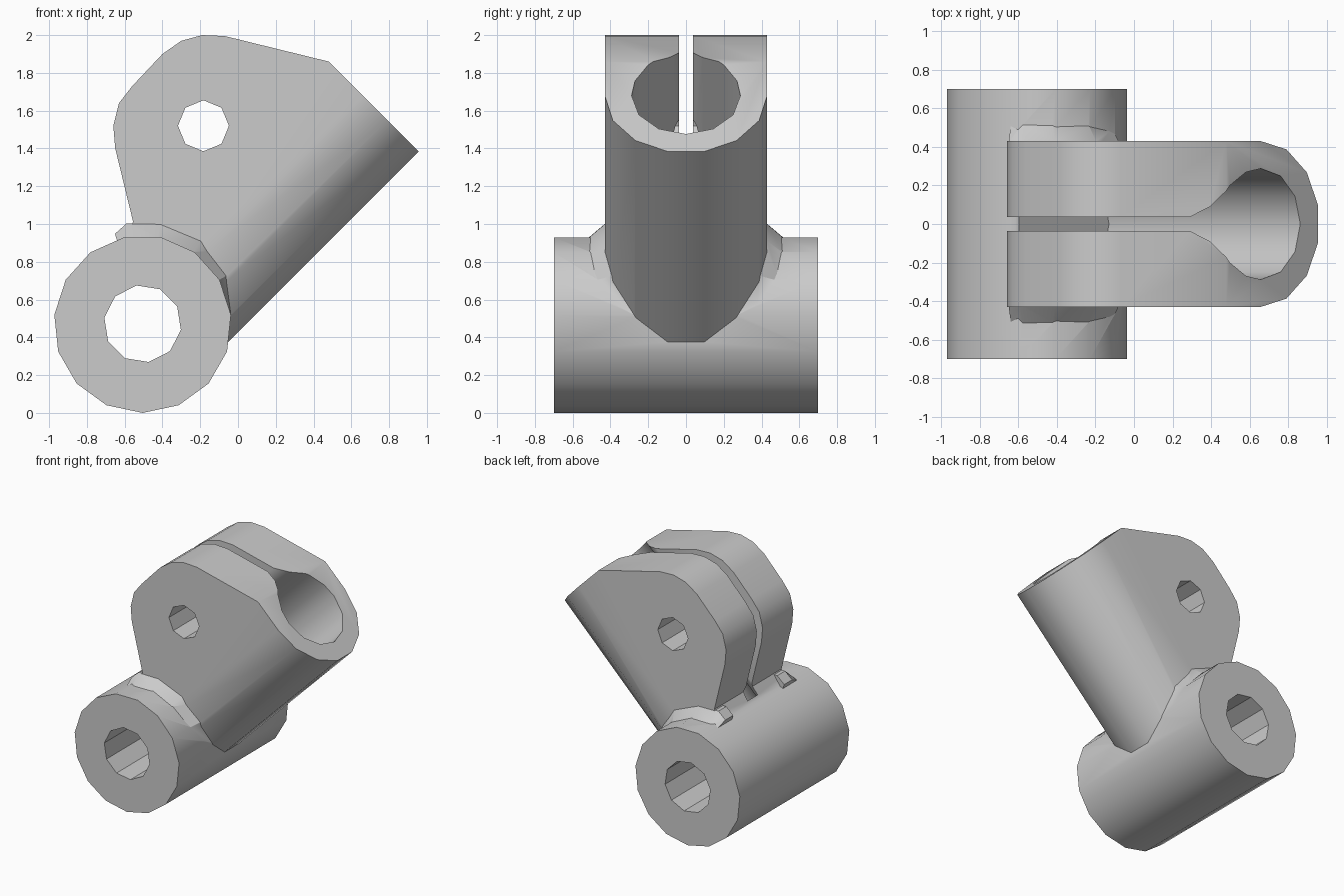
import bpy, bmesh
from math import sin, cos, pi, radians, sqrt
from mathutils import Vector

cube = bpy.data.objects.get("Cube")
if cube:
    bpy.data.objects.remove(cube, do_unlink=True)

metal = bpy.data.materials.new("grey metal")
metal.use_nodes = True
GREY = (0.6, 0.6, 0.6, 1)
metal.diffuse_color = GREY
metal.node_tree.nodes["Principled BSDF"].inputs["Base Color"].default_value = GREY

R2 = sqrt(2)
TUBE = (-0.505, 0.47)      # pivot tube centre in x, z


def loft(name, rings, closed=False):
    """Solid through matching rings of points, capped at both ends."""
    bm = bmesh.new()
    loops = [[bm.verts.new(p) for p in ring] for ring in rings]
    n = len(loops[0])
    for a, b in zip(loops, loops[1:]):
        for i in range(n):
            j = (i + 1) % n
            bm.faces.new((a[i], a[j], b[j], b[i]))
    bm.faces.new(loops[0][::-1])
    bm.faces.new(loops[-1])
    bmesh.ops.recalc_face_normals(bm, faces=bm.faces)
    mesh = bpy.data.meshes.new(name)
    bm.to_mesh(mesh)
    bm.free()
    mesh.materials.append(metal)
    obj = bpy.data.objects.new(name, mesh)
    bpy.context.collection.objects.link(obj)
    return obj


def across(name, pts, half):
    """Extrude an x, z outline along y."""
    return loft(name, [[(x, y, z) for x, z in pts] for y in (-half, half)])


def socket_point(y, w, s):
    """Socket axis frame: s runs along the 45 degree axis, w is up from it."""
    w += 1.02 / R2
    return ((s - w) / R2, y, (s + w) / R2)


def along_socket(name, pts, s0, s1):
    return loft(name, [[socket_point(y, w, s) for y, w in pts] for s in (s0, s1)])


def ngon(centre, r, n, start):
    return [(centre[0] + r * cos(radians(start) + 2 * pi * i / n),
             centre[1] + r * sin(radians(start) + 2 * pi * i / n)) for i in range(n)]


def combine(target, tool, operation):
    mod = target.modifiers.new("combine", 'BOOLEAN')
    mod.operation, mod.object, mod.solver = operation, tool, 'EXACT'
    bpy.context.view_layer.update()
    deps = bpy.context.evaluated_depsgraph_get()
    mesh = bpy.data.meshes.new_from_object(target.evaluated_get(deps))
    target.modifiers.clear()
    target.data = mesh
    bpy.data.objects.remove(tool, do_unlink=True)


# Clamp body: side outline trimmed by a U-shaped section along the socket
outline = [(0.48, 1.86), (-0.07, 1.995), (-0.19, 2.0), (-0.30, 1.97), (-0.40, 1.90),
           (-0.56, 1.73), (-0.63, 1.64), (-0.66, 1.52), (-0.65, 1.40), (-0.555, 1.01),
           (-0.625, 0.91), (-0.50, 0.72), (-0.25, 0.50), (-0.12, 0.20), (1.06, 1.28)]
body = across("clamp_bracket", outline, 0.6)
u_section = [(0.43 * cos(pi + pi * i / 7), 0.43 * sin(pi + pi * i / 7)) for i in range(8)]
u_section += [(0.43, 2), (-0.43, 2)]
combine(body, along_socket("u_section", u_section, -1, 3), 'INTERSECT')

# Pivot tube
combine(body, across("pivot_tube", ngon(TUBE, 0.47, 15, -90), 0.70), 'UNION')

# Weld fillets where the clamp meets the tube
for side in (-1, 1):
    rings = []
    for angle, crest in ((107, 0.50), (99, 0.54), (80, 0.54), (55, 0.54), (30, 0.51), (6, 0.47)):
        c, s = cos(radians(angle)), sin(radians(angle))
        x, z = TUBE[0] + crest * c, TUBE[1] + crest * s
        w = min(0, (z - x - 1.02) / R2)
        base = sqrt(0.43 ** 2 - w * w) - 0.004
        section = ((0.40, base - 0.1), (crest, base - 0.1), (crest, base), (0.455, base + 0.1), (0.40, base + 0.1))
        rings.append([(TUBE[0] + r * c, side * y, TUBE[1] + r * s) for r, y in section])
    combine(body, loft("weld_fillet", rings), 'UNION')

# Socket bore flaring into the clamp slot
bore = [(0.288 * sin(pi * i / 6), -0.288 * cos(pi * i / 6)) for i in range(4)]
bore += [(0.27, 0.11), (0.20, 0.23), (0.09, 0.33), (0.037, 0.42), (0.037, 2)]
bore += [(-y, w) for y, w in bore[:0:-1]]
combine(body, along_socket("socket_bore", bore, 0.25, 3), 'DIFFERENCE')

# Bolt hole and pivot hole
combine(body, across("bolt_hole", ngon((-0.183, 1.52), 0.135, 8, 0), 1), 'DIFFERENCE')
combine(body, across("pivot_hole", ngon((-0.505, 0.472), 0.205, 10, -9), 1), 'DIFFERENCE')

# Shading
bpy.ops.object.select_all(action='DESELECT')
body.select_set(True)
bpy.context.view_layer.objects.active = body
bpy.ops.object.shade_smooth_by_angle(angle=radians(32))
weighted = body.modifiers.new("weighted normals", 'WEIGHTED_NORMAL')
weighted.keep_sharp = True
